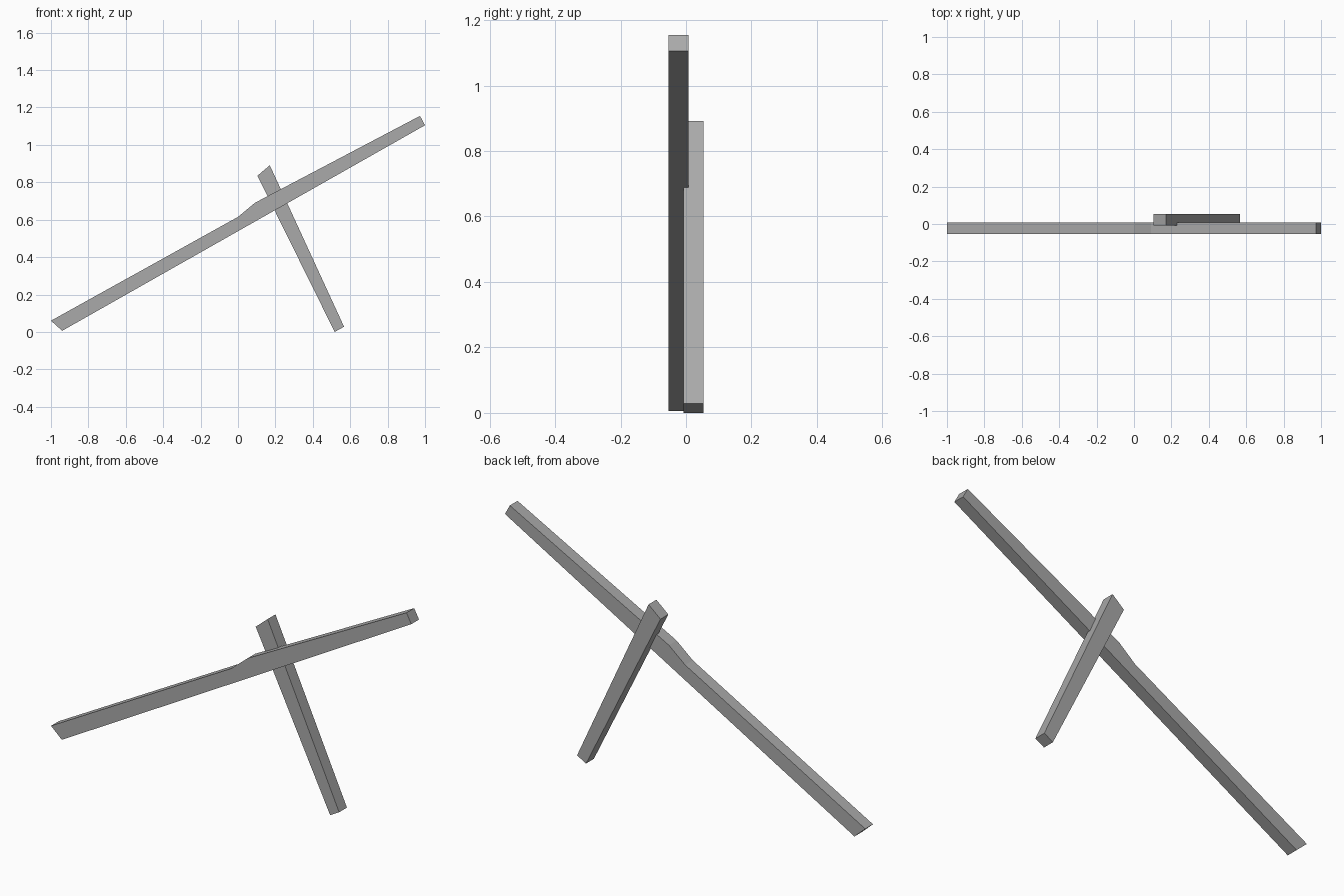
import bpy
import bmesh

cube = bpy.data.objects.get("Cube")
if cube:
    bpy.data.objects.remove(cube, do_unlink=True)

# One plain grey for both timbers
grey = bpy.data.materials.new("plain grey")
grey.use_nodes = True
colour = (0.4, 0.4, 0.4, 1)
grey.diffuse_color = colour
grey.node_tree.nodes["Principled BSDF"].inputs["Base Color"].default_value = colour


def timber(name, outline, front, back):
    """Extrude an x-z outline from the front y to the back y."""
    bm = bmesh.new()
    face = bm.faces.new([bm.verts.new((x, front, z)) for x, z in outline])
    result = bmesh.ops.extrude_face_region(bm, geom=[face], use_keep_orig=True)
    for v in result["geom"]:
        if isinstance(v, bmesh.types.BMVert):
            v.co.y = back
    bmesh.ops.recalc_face_normals(bm, faces=bm.faces)
    mesh = bpy.data.meshes.new(name)
    bm.to_mesh(mesh)
    bm.free()
    mesh.materials.append(grey)
    obj = bpy.data.objects.new(name, mesh)
    bpy.context.collection.objects.link(obj)
    return obj


# Long sloping beam with a step in its upper edge
timber("long_beam", [(-1, 0.06), (-0.94, 0.006), (1, 1.105), (0.973, 1.155),
                     (0.09, 0.69), (0, 0.615)], -0.054, 0.007)

# Short prop crossing behind the beam, slightly let into it
timber("support_prop", [(0.104, 0.835), (0.17, 0.891), (0.567, 0.028),
                        (0.517, 0)], -0.008, 0.054)
